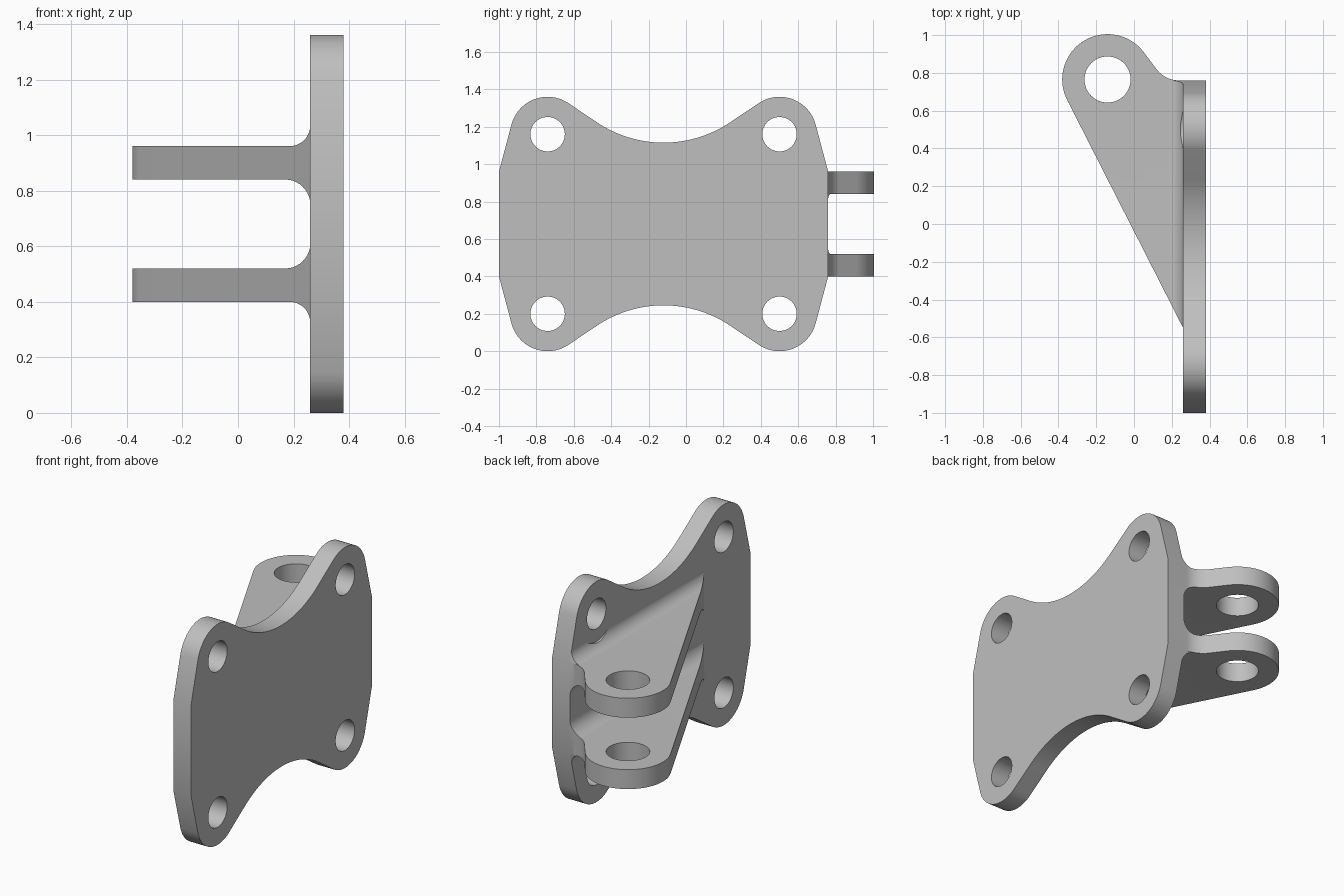
import bpy, bmesh
from math import sin, cos, radians
from mathutils import Vector

if "Cube" in bpy.data.objects:
    bpy.data.objects.remove(bpy.data.objects["Cube"])

grey = bpy.data.materials.new("steel_grey")
grey.use_nodes = True
grey.diffuse_color = (0.52, 0.52, 0.52, 1)
grey.node_tree.nodes["Principled BSDF"].inputs["Base Color"].default_value = (0.52, 0.52, 0.52, 1)

MID_Y, MID_Z = -0.12, 0.68          # centre of the plate
BOLT_Y, BOLT_Z = 0.62, 0.48         # bolt hole offsets from that centre
BACK, FACE = 0.26, 0.38             # plate thickness range in x


def arc(cx, cy, r, start, end, n=20):
    angles = [radians(start + (end - start) * i / n) for i in range(n + 1)]
    return [(cx + r * cos(a), cy + r * sin(a)) for a in angles]


def circle(cx, cy, r):
    return arc(cx, cy, r, 0, 360, 64)[:-1]


def prism(name, outline, axis, lo, hi):
    """Extrude a 2D outline along the named axis."""
    place = {"x": lambda u, v: (lo, u, v),
             "y": lambda u, v: (u, lo, v),
             "z": lambda u, v: (u, v, lo)}[axis]
    bm = bmesh.new()
    face = bm.faces.new([bm.verts.new(place(u, v)) for u, v in outline])
    grown = bmesh.ops.extrude_face_region(bm, geom=[face])["geom"]
    step = Vector([(hi - lo) * (axis == a) for a in "xyz"])
    bmesh.ops.translate(bm, vec=step, verts=[g for g in grown if isinstance(g, bmesh.types.BMVert)])
    bmesh.ops.recalc_face_normals(bm, faces=bm.faces)
    mesh = bpy.data.meshes.new(name)
    bm.to_mesh(mesh)
    bm.free()
    mesh.materials.append(grey)
    obj = bpy.data.objects.new(name, mesh)
    bpy.context.collection.objects.link(obj)
    return obj


def carve(obj, steps):
    """Apply booleans, then discard the cutters."""
    for operation, cutter in steps:
        cutter.hide_render = True
        mod = obj.modifiers.new("cut", "BOOLEAN")
        mod.operation, mod.object, mod.solver = operation, cutter, "EXACT"
    graph = bpy.context.evaluated_depsgraph_get()
    mesh = bpy.data.meshes.new_from_object(obj.evaluated_get(graph))
    obj.modifiers.clear()
    obj.data = mesh
    for _, cutter in steps:
        bpy.data.objects.remove(cutter)


def smooth(obj):
    bpy.ops.object.select_all(action="DESELECT")
    obj.select_set(True)
    bpy.context.view_layer.objects.active = obj
    bpy.ops.object.shade_smooth_by_angle(angle=radians(30))


# Mounting plate: one quarter outline, mirrored to all four corners
quarter = [(0.88, 0.28)] + arc(BOLT_Y, BOLT_Z, 0.2, 15, 124)
quarter += arc(0, 1.073, 0.638, 304, 270, 24)
top = quarter + [(-y, z) for y, z in reversed(quarter[:-1])]
outline = top + [(-y, -z) for y, z in top]
plate = prism("mounting_plate", [(MID_Y + y, MID_Z + z) for y, z in outline], "x", BACK, FACE)
corners = [(MID_Y + a * BOLT_Y, MID_Z + b * BOLT_Z) for a in (-1, 1) for b in (-1, 1)]
carve(plate, [("DIFFERENCE", prism("bolt_hole", circle(y, z, 0.092), "x", 0, 1)) for y, z in corners])
smooth(plate)

# Upper lug: side profile with fillets into the plate
profile = [(-0.5, 0.84)] + arc(0.17, 0.75, 0.09, 90, 0, 16)
profile += arc(0.185, 1.035, 0.075, 0, -90, 16) + [(-0.5, 0.96)]
lug = prism("upper_lug", profile, "y", -0.8, 1.2)

# Plan shape: rounded eye, straight brace and concave shoulder
plan = [(BACK, -0.55)] + [(BACK, 0.76)] + arc(0.239, 0.91, 0.15, 270, 217, 16)
plan += arc(-0.14, 0.765, 0.24, 37, 207, 48)
# Fillet ends follow the slanted edge of the plate
limit = [(-0.9, 0.5), (1.2, 0.5), (1.2, 0.9605), (0.76, 0.9605), (0.68, 1.25), (-0.9, 1.25)]
carve(lug, [
    ("INTERSECT", prism("plan_shape", plan, "z", 0.5, 1.3)),
    ("INTERSECT", prism("edge_limit", limit, "x", -1, 1)),
    ("DIFFERENCE", prism("pin_hole", circle(-0.14, 0.765, 0.122), "z", 0.3, 1.4)),
    ("DIFFERENCE", prism("bolt_relief", circle(MID_Y + BOLT_Y, MID_Z + BOLT_Z, 0.17), "x", 0, 0.3)),
])
smooth(lug)

# Lower lug: mirror image about the plate's mid height
lower = lug.copy()
lower.data = lug.data.copy()
lower.name = "lower_lug"
bpy.context.collection.objects.link(lower)
bm = bmesh.new()
bm.from_mesh(lower.data)
for v in bm.verts:
    v.co.z = 2 * MID_Z - v.co.z
bmesh.ops.reverse_faces(bm, faces=bm.faces)
bm.to_mesh(lower.data)
bm.free()
smooth(lower)
